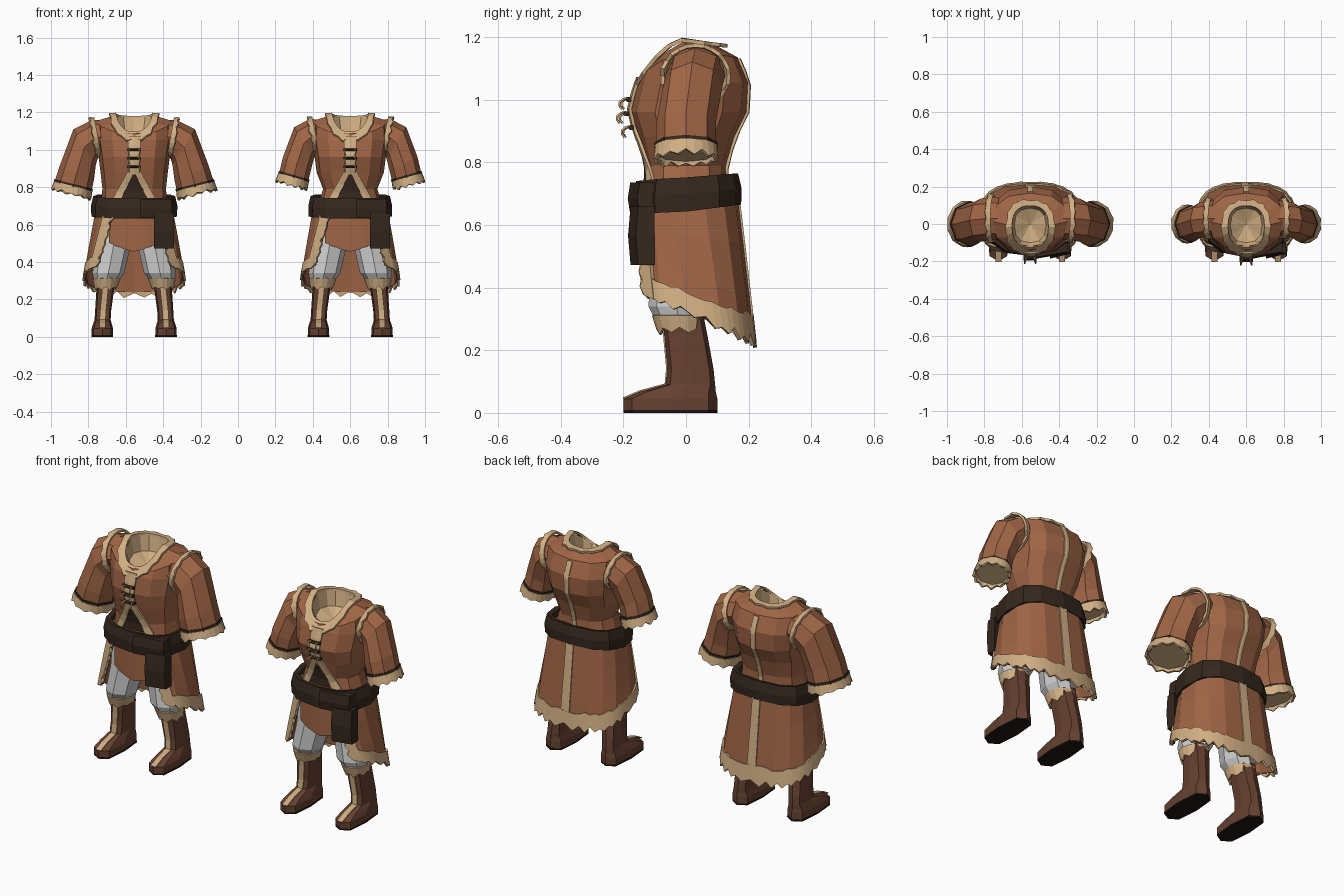
import bpy, bmesh, random
from math import sin, cos, pi, copysign
from mathutils import Vector as V
from mathutils.bvhtree import BVHTree

if "Cube" in bpy.data.objects:
    bpy.data.objects.remove(bpy.data.objects["Cube"])

random.seed(4)
rnd = random.uniform
COLORS = {"cloth": (.35, .13, .06), "fur": (.64, .43, .23), "dark": (.035, .021, .013),
          "boot": (.13, .052, .03), "sole": (.012, .007, .005), "pant": None}
MATS = {}
for key, c in COLORS.items():
    if c:
        MATS[key] = bpy.data.materials.new(key)
        MATS[key].diffuse_color = (*c, 1)
parts = []


def sheet(name, rows, col, closed=True, caps=False, thick=0):
    """Skin a list of point rows into one flat-shaded mesh."""
    n, bm = len(rows[0]), bmesh.new()
    vs = [[bm.verts.new(p) for p in r] for r in rows]
    for a, b in zip(vs, vs[1:]):
        for i in range(n if closed else n - 1):
            k = (i + 1) % n
            bm.faces.new((a[i], a[k], b[k], b[i]))
    if caps:
        bm.faces.new(vs[0])
        bm.faces.new(vs[-1])
    bmesh.ops.recalc_face_normals(bm, faces=bm.faces)
    me = bpy.data.meshes.new(name)
    bm.to_mesh(me)
    bm.free()
    ob = bpy.data.objects.new(name, me)
    bpy.context.collection.objects.link(ob)
    if col in MATS:
        me.materials.append(MATS[col])
    if thick:
        m = ob.modifiers.new("thickness", "SOLIDIFY")
        m.thickness, m.offset = thick, 0
    parts.append(ob)
    return ob


def at(a, rx, yf, yb, z, p=.8):
    """Point on a rounded outline; a = 0 is the front. z may be (front, side, back)."""
    zf, zs, zb = z if isinstance(z, tuple) else (z, z, z)
    s, c = sin(a), cos(a)
    s, c = copysign(abs(s) ** p, s), copysign(abs(c) ** p, c)
    mid, hy = (yf + yb) / 2, (yb - yf) / 2
    return V((rx * s, mid - hy * c, zs + (zf - zs) * max(c, 0) ** 1.6 + (zb - zs) * max(-c, 0)))


def ring(rx, yf, yb, z, n=12, p=.8, cx=0):
    return [at(2 * pi * i / n, rx, yf, yb, z, p) + V((cx, 0, 0)) for i in range(n)]


def fringe(name, top, bottom, closed=True, thick=.012, rag=.35):
    """Ragged fur edge: the last row overshoots by a random amount."""
    end = [b + (b - a) * (rnd(.1, rag) if i % 2 else rnd(-.2, .05))
           for i, (a, b) in enumerate(zip(top, bottom))]
    return sheet(name, [top, end], "fur", closed, thick=thick)


def box(name, x0, x1, y0, y1, z0, z1, col, dy=0):
    q = lambda z, d: [(x0, y0 + d, z), (x1, y0 + d + dy, z), (x1, y1 + dy, z), (x0, y1, z)]
    return sheet(name, [q(z0, .008), q((z0 + z1) / 2, 0), q(z1, .008)], col, caps=True)


def cord(name, pts, r, col):
    cu = bpy.data.curves.new(name, "CURVE")
    cu.dimensions, cu.bevel_depth, cu.bevel_resolution = "3D", r, 0
    sp = cu.splines.new("POLY")
    sp.points.add(len(pts) - 1)
    for p, q in zip(sp.points, pts):
        p.co = (*q, 1)
    ob = bpy.data.objects.new(name, cu)
    bpy.context.collection.objects.link(ob)
    cu.materials.append(MATS[col])
    parts.append(ob)


def strip(name, tree, pts, w0, w1, side, col, off=.008):
    """Flat band laid onto the coat front (side -1) or back (side 1)."""
    rows, last = [], side * .15
    steps = (len(pts) - 1) * 4
    for k in range(steps + 1):
        s = min(k // 4, len(pts) - 2)
        a, b = V(pts[s]), V(pts[s + 1])
        m, d = a.lerp(b, k / 4 - s), (b - a).normalized()
        w = (w0 + (w1 - w0) * k / steps) / 2
        row = []
        for e in (-1, 0, 1):
            x, z = m.x - d.y * w * e, m.y + d.x * w * e
            hit = tree.ray_cast(V((x, side, z)), V((0, -side, 0)))[0]
            last = hit.y if hit else last
            row.append((x, last + side * off, z))
        rows.append(row)
    sheet(name, rows, col, closed=False, thick=.01)


def outfit(cx, tag, waist, bust, sleeve, hy, sc):
    parts.clear()
    N = lambda s: tag + "_" + s
    # coat body
    neck = (.1, -.12, .1, (1.09, 1.185, 1.17))
    coat = sheet(N("coat_body"), [
        ring(.18, -.13, .13, .68), ring(waist, -.125, .128, .79),
        ring(.18, -.15, .155, .88), ring(.19, bust, .195, .96),
        ring(.205, -.155, .2, 1.055),
        ring(.2, -.138, .165, (1.085, 1.155, 1.135)), ring(*neck)], "cloth")
    bm = bmesh.new()
    bm.from_mesh(coat.data)
    tree = BVHTree.FromBMesh(bm)
    bm.free()
    # neck lining and ragged collar, pointed at the front
    sheet(N("neck_lining"), [ring(*neck), ring(.085, -.1, .085, (1.06, 1.1, 1.09)),
                             ring(.001, -.002, .001, 1.05)], "fur")
    fringe(N("collar_fur"), ring(.097, -.12, .097, (1.092, 1.192, 1.175), 28),
           ring(.128, -.158, .128, (1.05, 1.19, 1.172), 28), rag=.25)
    # trim laid on the coat
    strip(N("undershirt"), tree, [(0, .9), (0, .74)], .01, .17, -1, "dark", .003)
    strip(N("front_placket"), tree, [(0, 1.07), (0, .87)], .07, .05, -1, "fur")
    strip(N("back_seam"), tree, [(0, 1.13), (0, .96), (0, .72)], .03, .022, 1, "fur", .003)
    for s in (-1, 1):
        strip(N("front_split_trim"), tree, [(s * .01, .9), (s * .095, .73)], .03, .04, -1, "fur")
    # lacing
    for z in (.91, .955, 1.0):
        y = tree.ray_cast(V((0, -1, z)), V((0, 1, 0)))[0].y - .015
        box(N("lace_bar"), -.035, .035, y - .012, y + .01, z - .007, z + .007, "dark")
        for s in (-1, 1):
            cord(N("lace_loop"), [(s * (.02 + .01 * sin(t)), max(-.22, y - .03 * sin(t)),
                 z + .005 - .02 * (1 - cos(t))) for t in (0, .6, 1.2, 1.8, 2.4)], .004, "fur")

    # sleeves
    def loop(sec, s, n=8, grow=1, shift=0):
        (xa, za), (xb, zb), yc = sec
        c, d = V(((xa + xb) / 2, yc, (za + zb) / 2)), V(((xa - xb) / 2, 0, (za - zb) / 2))
        out = V((d.z, 0, -d.x)).normalized() * shift
        pts = [c + out + grow * (d * cos(2 * pi * i / n) + V((0, hy * sin(2 * pi * i / n), 0)))
               for i in range(n)]
        return [V((s * q.x, q.y, q.z)) for q in pts]
    for s in (-1, 1):
        sheet(N("sleeve"), [loop(q, s) for q in sleeve], "cloth")
        end = sleeve[-1]
        sheet(N("sleeve_piping"), [loop(end, s, 8, 1.02, d) for d in (-.012, .004)], "dark", thick=.006)
        fringe(N("cuff_fur"), loop(end, s, 24, .98), loop(end, s, 24, 1.03, .04))
        sheet(N("cuff_lining"), [loop(end, s, 8, .95, .03), loop(end, s, 8, .8, .005)], "fur", caps=True)
        fringe(N("shoulder_fur"), loop(sleeve[1], s, 24, 1.04, -.012), loop(sleeve[1], s, 24, 1.12, .012))

    # long coat skirt, open at the front
    def S(u, t, off=0):
        a0 = .43 + .3 * t
        a = a0 + u * (2 * pi - 2 * a0)
        q = at(a, (.2 + .065 * t) * sc + off, -.15 - .015 * t - off, .16 + .055 * t + off, 0, .75)
        q.z = .7 + (.375 - (q.y + .13) * .44 - .7) * t
        return q
    sheet(N("skirt"), [[S(i / 12, t) for i in range(13)] for t in (0, .35, .7, .97)],
          "cloth", False, thick=.012)
    fringe(N("skirt_hem_fur"), [S(i / 40, .82 + rnd(-.02, .02), .005) for i in range(41)],
           [S(i / 40, .985, .005) for i in range(41)], False, rag=.25)
    sheet(N("skirt_back_seam"), [[S(.5 + e, t, .004) for e in (-.01, 0, .01)]
                                 for t in (0, .35, .7, .85)], "fur", False, thick=.012)
    for m in (0, 1):
        e = lambda u: 1 - u if m else u
        fringe(N("skirt_edge_fur"), [S(e(.055), j / 14, .007) for j in range(15)],
               [S(e(-.006), j / 14, .007) for j in range(15)], False, rag=.25)
    # short front tunic tail
    sheet(N("tunic_front"), [[at(a * .16, .2, -.125, .13, z + .012 * abs(a)) for a in range(-4, 5)]
                             for z in (.68, .57, .455)], "cloth", False, thick=.012)
    # belt with fold and hanging end
    B = lambda g, f, s, b: ring(.225 * sc + g, -.165 - g, .172 + g, (f, s, b), 12, .75)
    sheet(N("belt"), [B(-.03, .64, .65, .67), B(.004, .632, .643, .665), B(.006, .69, .7, .715),
                      B(-.006, .74, .752, .765), B(-.03, .735, .745, .76)], "dark")
    box(N("belt_fold"), .03, .2 * sc, -.186, -.13, .635, .735, "dark", .03)
    box(N("belt_end"), .105, .212, -.185, -.125, .472, .66, "dark", .025)
    # legs
    for s in (-1, 1):
        sheet(N("trouser_leg"), [ring(.1, -.1, .1, .64, 8, 1, s * .1), ring(.092, -.11, .09, .48, 8, 1, s * .112),
              ring(.085, -.12, .06, .34, 8, 1, s * .138), ring(.06, -.095, .05, .29, 8, 1, s * .152)], "pant", caps=True)
        fringe(N("trouser_fur"), ring(.07, -.105, .053, .312, 16, 1, s * .148),
               ring(.058, -.09, .05, .265, 16, 1, s * .152), thick=.008)
        boot = [(.057, -.2, .1, .008, .17), (.057, -.2, .1, .045, .17), (.05, -.145, .095, .068, .17),
                (.043, -.065, .093, .09, .169), (.043, -.06, .088, .14, .166),
                (.047, -.07, .068, .25, .155), (.05, -.08, .05, .34, .15)]
        sheet(N("boot"), [ring(w, f, b, z, 8, .6, s * x) for w, f, b, z, x in boot], "boot", caps=True)
        sheet(N("boot_sole"), [ring(.058, -.2, .101, z, 8, .6, s * .17) for z in (0, .009)], "sole", caps=True)
        sheet(N("boot_front_strip"), [[(s * x + e, f - .001, z + .002) for e in (-.016, .016)]
              for w, f, b, z, x in boot[1:]], "fur", False, thick=.005)
    for ob in parts:
        ob.location.x = cx


# sleeve sections: upper edge (x, z), lower edge (x, z), centre y
outfit(-.555, "large", .17, -.168,
       [((.17, 1.16), (.17, .98), .03), ((.225, 1.16), (.19, .97), .03), ((.325, 1.11), (.205, .92), .02),
        ((.4, .91), (.215, .84), 0), ((.425, .83), (.228, .78), 0)], .115, 1)
outfit(.6, "small", .145, -.178,
       [((.16, 1.16), (.16, 1), .03), ((.215, 1.165), (.18, .99), .03), ((.3, 1.12), (.195, .95), .02),
        ((.36, .96), (.21, .89), 0), ((.38, .875), (.225, .83), 0)], .095, .97)

for m in bpy.data.materials:
    if m.users and not m.is_grease_pencil:
        m.use_nodes = True
        m.node_tree.nodes["Principled BSDF"].inputs["Base Color"].default_value = m.diffuse_color
